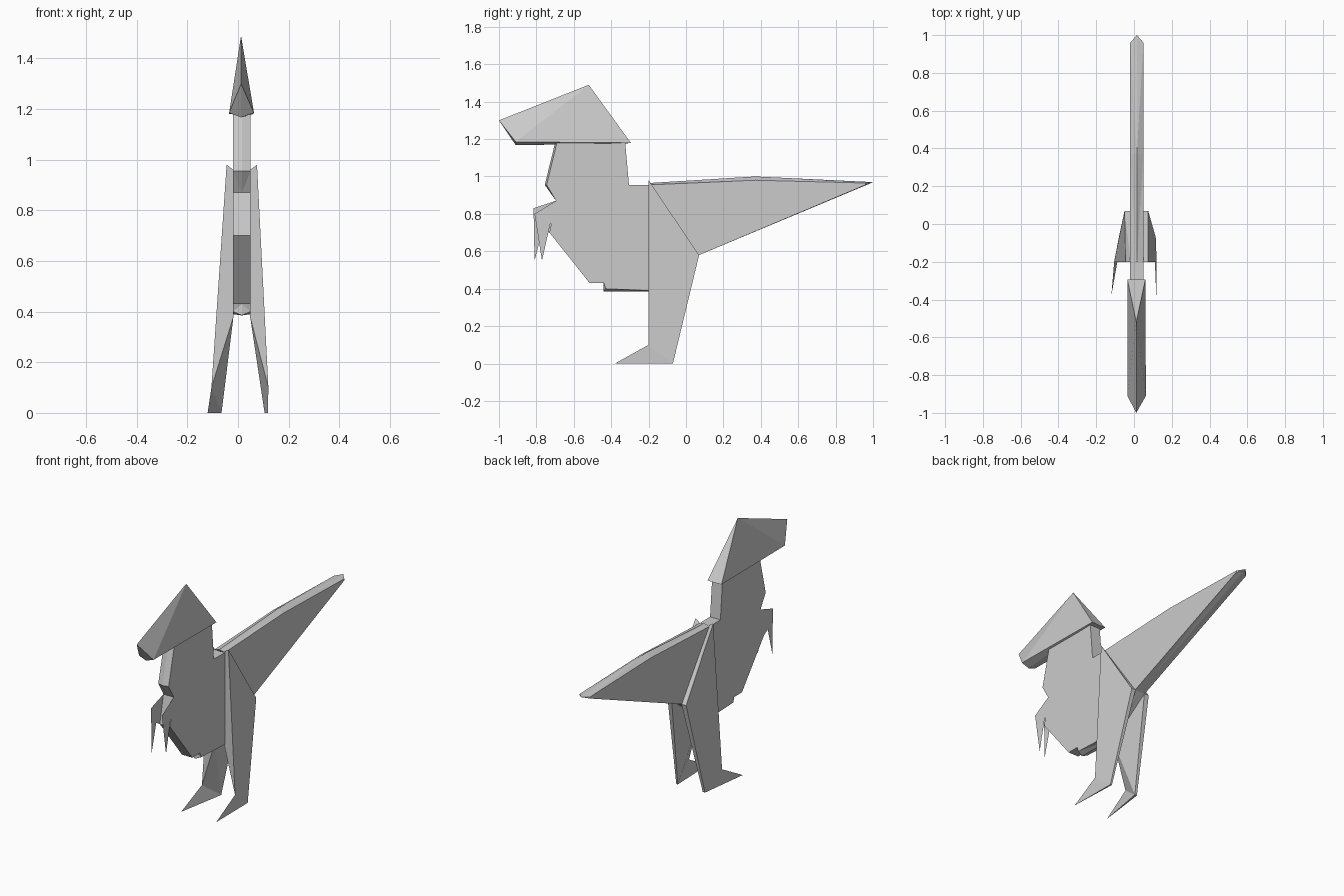
import bpy, bmesh

if "Cube" in bpy.data.objects:
    bpy.data.objects.remove(bpy.data.objects["Cube"])

MID, HALF = 0.015, 0.035   # centre plane and half thickness of the folded body


def solid(name, verts, faces):
    """Flat-faced object from a few corner points."""
    mesh = bpy.data.meshes.new(name)
    mesh.from_pydata(verts, [], faces)
    bm = bmesh.new()
    bm.from_mesh(mesh)
    bmesh.ops.recalc_face_normals(bm, faces=bm.faces)
    bmesh.ops.triangulate(bm, faces=[f for f in bm.faces if len(f.verts) > 3])
    bm.to_mesh(mesh)
    bm.free()
    obj = bpy.data.objects.new(name, mesh)
    bpy.context.collection.objects.link(obj)
    return obj


def folded(name, profile, ridge):
    """Two (y, z) side panels joined round a centre fold; ridge overrides fold points."""
    n = len(profile)
    centre = [ridge.get(i, p) for i, p in enumerate(profile)]
    verts = [(x, y, z) for x, ring in ((MID - HALF, profile), (MID, centre), (MID + HALF, profile))
             for y, z in ring]
    faces = [tuple(range(n)), tuple(range(2 * n, 3 * n))]
    for k in (0, n):
        faces += [(k + i, k + (i + 1) % n, k + n + (i + 1) % n, k + n + i) for i in range(n)]
    return solid(name, verts, faces)


# Neck, chest and belly
folded("body",
       [(-0.69, 1.18), (-0.325, 1.18), (-0.305, 0.955), (-0.20, 0.955), (0.07, 0.58),
        (-0.20, 0.39), (-0.43, 0.40), (-0.44, 0.43), (-0.515, 0.43), (-0.73, 0.70),
        (-0.695, 0.87), (-0.745, 0.955)],
       {0: (-0.70, 1.18), 5: (-0.20, 0.385), 6: (-0.44, 0.385), 11: (-0.755, 0.955)})

# Tail with a low roof ridge and pointed tip
folded("tail",
       [(-0.20, 0.955), (0.37, 0.98), (0.96, 0.965), (0.96, 0.955), (0.07, 0.58)],
       {0: (-0.20, 0.965), 1: (0.37, 1.0), 2: (1.0, 0.97), 3: (0.99, 0.965)})

# Head: ridged roof shape over the neck
hx = 0.012
solid("head",
      [(hx, -1.0, 1.30), (hx, -0.52, 1.49),
       (-0.035, -0.91, 1.185), (0.063, -0.91, 1.185),
       (-0.035, -0.295, 1.18), (0.06, -0.295, 1.18),
       (hx, -0.91, 1.167), (hx, -0.295, 1.178)],
      [(0, 1, 4, 2), (0, 3, 5, 1), (1, 5, 7, 4), (0, 2, 6, 3), (2, 4, 7, 6), (3, 6, 7, 5)])

# Arms: single paper flaps continuing the side panels
for name, x, pts in (
        ("left_arm", MID - HALF, [(-0.695, 0.87), (-0.815, 0.83), (-0.81, 0.55), (-0.765, 0.72), (-0.73, 0.70)]),
        ("right_arm", MID + HALF, [(-0.695, 0.87), (-0.81, 0.80), (-0.77, 0.55), (-0.725, 0.75), (-0.71, 0.73)])):
    solid(name, [(x, y, z) for y, z in pts], [tuple(range(5))])

# Legs: outer panel, front and back gussets to the body, folded foot
# x positions: hip, hip back, heel, toe, ankle, body side, inner heel
for name, (a, b, c, d, e, s, i) in (
        ("left_leg", (-0.045, -0.05, -0.08, -0.12, -0.105, -0.018, -0.065)),
        ("right_leg", (0.075, 0.075, 0.115, 0.118, 0.12, 0.048, 0.105))):
    solid(name,
          [(a, -0.20, 0.98), (b, 0.07, 0.58), (c, -0.07, 0), (d, -0.38, 0), (e, -0.20, 0.10),
           (s, -0.20, 0.96), (s, 0.07, 0.58), (s, -0.20, 0.38), (i, -0.07, 0)],
          [(0, 1, 2, 4), (2, 3, 4), (0, 4, 7, 5), (0, 5, 6, 1), (1, 6, 8, 2),
           (5, 7, 6), (6, 7, 8), (7, 4, 8), (4, 3, 8), (2, 8, 3)])
